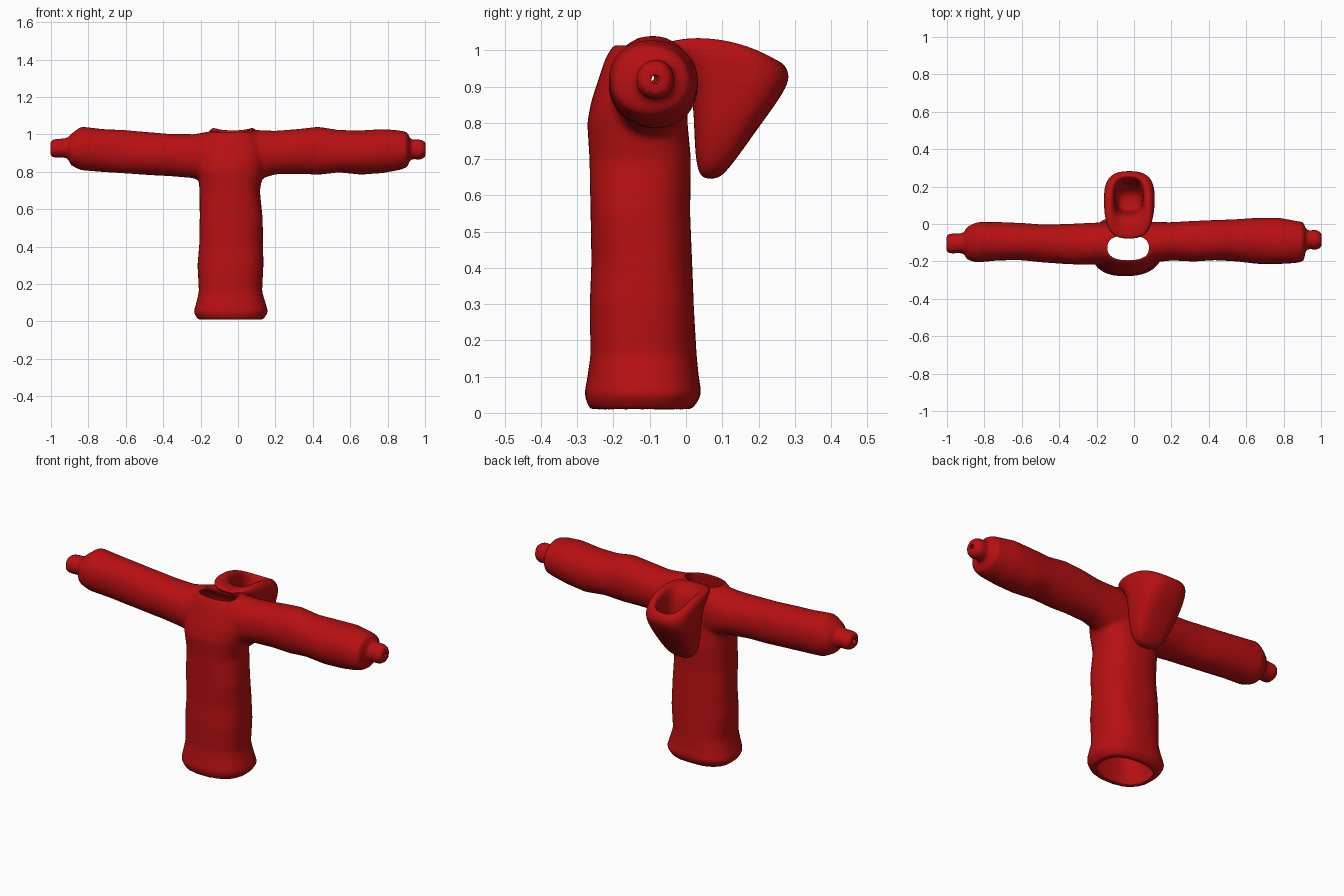
import bpy, bmesh, math

if "Cube" in bpy.data.objects:
    bpy.data.objects.remove(bpy.data.objects["Cube"])

red = bpy.data.materials.new("deep red cloth")
red.diffuse_color = (0.48, 0.005, 0.006, 1)
red.use_nodes = True
red.node_tree.nodes["Principled BSDF"].inputs["Base Color"].default_value = red.diffuse_color


def se(c, p):
    return math.copysign(abs(c) ** (2 / p), c)


def skin(bm, loops):
    """Bridge a list of point loops and close both ends."""
    rows = [[bm.verts.new(p) for p in lp] for lp in loops]
    n = len(rows[0])
    for a, b in zip(rows, rows[1:]):
        for i in range(n):
            j = (i + 1) % n
            bm.faces.new((a[i], a[j], b[j], b[i]))
    bm.faces.new(rows[0])
    bm.faces.new(rows[-1])


def box_loops(rings, axis, inset=0.0, power=2.4, n=40, wobble=0.0):
    """Rounded cross-sections from (position, min a, max a, min b, max b)."""
    out = []
    for t, a0, a1, b0, b1 in rings:
        lp = []
        for i in range(n):
            th = 2 * math.pi * i / n
            k = 1 + wobble * math.sin(3 * th + 17 * t)
            a = (a0 + a1) / 2 + ((a1 - a0) / 2 - inset) * se(math.cos(th), power) * k
            b = (b0 + b1) / 2 + ((b1 - b0) / 2 - inset) * se(math.sin(th), power) * k
            lp.append((t, a, b) if axis == 'x' else (a, b, t))
        out.append(lp)
    return out


def make(name, *lofts):
    bm = bmesh.new()
    for loops in lofts:
        skin(bm, loops)
    bmesh.ops.recalc_face_normals(bm, faces=bm.faces)
    me = bpy.data.meshes.new(name)
    bm.to_mesh(me)
    bm.free()
    me.materials.append(red)
    ob = bpy.data.objects.new(name, me)
    bpy.context.collection.objects.link(ob)
    return ob


def finish(ob):
    """Apply all modifiers and shade smooth."""
    dg = bpy.context.evaluated_depsgraph_get()
    me = bpy.data.meshes.new_from_object(ob.evaluated_get(dg))
    ob.modifiers.clear()
    ob.data = me
    me.materials.clear()
    me.materials.append(red)
    for p in me.polygons:
        p.material_index = 0
        p.use_smooth = True


def mod(ob, kind, **kw):
    m = ob.modifiers.new(kind.lower(), kind)
    for k, v in kw.items():
        setattr(m, k, v)


# Torso tube: z, x range, y range
torso = [(0.01, -.215, .135, -.265, .02), (0.05, -.24, .16, -.28, .045),
         (0.10, -.225, .145, -.272, .035), (0.16, -.21, .128, -.265, .028),
         (0.30, -.215, .138, -.265, .022), (0.42, -.208, .133, -.26, .018),
         (0.55, -.205, .132, -.265, .01), (0.70, -.205, .118, -.265, .015),
         (0.80, -.215, .135, -.272, .005), (0.86, -.20, .14, -.262, .005),
         (0.93, -.19, .13, -.24, .00), (0.98, -.175, .115, -.222, -.01),
         (1.015, -.155, .095, -.20, -.02)]
# Both sleeves with stepped cuffs: x, y range, z range
sleeves = [(-1.003, -.15, -.06, .885, .965), (-.985, -.16, -.05, .875, .975),
           (-.91, -.155, -.05, .875, .98), (-.895, -.19, -.015, .835, 1.0),
           (-.84, -.205, .012, .808, 1.042), (-.72, -.195, .01, .80, 1.03),
           (-.60, -.195, .005, .79, 1.022), (-.48, -.205, -.002, .782, 1.012),
           (-.36, -.215, .0, .778, 1.004), (-.24, -.22, .005, .765, 1.0),
           (-.15, -.215, .01, .74, 1.015), (.08, -.21, .01, .75, 1.025),
           (.20, -.195, .01, .785, 1.018), (.32, -.20, .018, .79, 1.03),
           (.43, -.195, .02, .785, 1.042), (.54, -.20, .025, .795, 1.022),
           (.66, -.212, .035, .785, 1.022), (.78, -.215, .032, .795, 1.03),
           (.87, -.21, .015, .81, 1.02), (.908, -.20, .01, .825, 1.01),
           (.92, -.13, -.035, .87, .97), (.975, -.14, -.03, .862, .975),
           (1.003, -.125, -.045, .88, .96)]

body = make("garment_body", box_loops(torso, 'z', power=2.5, wobble=.012),
            box_loops(sleeves, 'x', power=2.1, wobble=.015))
mod(body, 'REMESH', mode='VOXEL', voxel_size=.011)
mod(body, 'SMOOTH', factor=.5, iterations=6)

# Hollow: torso lining with neck opening, and sleeve bores
lining = ([(-.05,) + torso[0][1:]] + torso[:10]
          + [(.94, -.175, .115, -.235, -.03), (1.10, -.17, .105, -.21, -.03)])
bores = [(-1.06,) + sleeves[0][1:]] + sleeves + [(1.06,) + sleeves[-1][1:]]
cutter = make("hollow_cutter", box_loops(lining, 'z', inset=.03, power=2.5),
              box_loops(bores, 'x', inset=.028, power=2.1))
mod(cutter, 'REMESH', mode='VOXEL', voxel_size=.011)
mod(cutter, 'SMOOTH', factor=.5, iterations=2)
cutter.hide_render = True
mod(body, 'BOOLEAN', operation='DIFFERENCE', object=cutter, solver='EXACT')
mod(body, 'SMOOTH', factor=.4, iterations=2)
finish(body)
bpy.data.objects.remove(cutter)


# Hood pouch hanging behind the neck: front y, back y, front z, back z, x range, bow
hood_rings = [(.055, .09, .645, .645, -.06, .01, 0), (.03, .125, .66, .68, -.11, .06, 0),
              (.022, .195, .76, .78, -.145, .095, 0), (.02, .262, .87, .87, -.158, .11, 0),
              (-.01, .288, .96, .92, -.162, .113, .01), (-.075, .28, 1.0, .95, -.162, .108, .03),
              (-.09, .262, 1.02, .97, -.145, .09, .04), (.0, .25, 1.025, .965, -.115, .06, .03),
              (.055, .24, .98, .94, -.102, .048, .02), (.065, .205, .86, .84, -.10, .045, 0),
              (.07, .16, .80, .79, -.08, .025, 0)]
loops = []
for yf, yb, zf, zb, x0, x1, bow in hood_rings:
    lp = []
    for i in range(24):
        th = 2 * math.pi * i / 24
        u, v = se(math.cos(th), 2.8), se(math.sin(th), 2.8)
        t = (v + 1) / 2
        lp.append(((x0 + x1) / 2 + (x1 - x0) / 2 * u, yf + (yb - yf) * t,
                   zf + (zb - zf) * t + bow * (1 - v * v)))
    loops.append(lp)
hood = make("hood", loops)
mod(hood, 'SUBSURF', levels=2, render_levels=2)
finish(hood)
